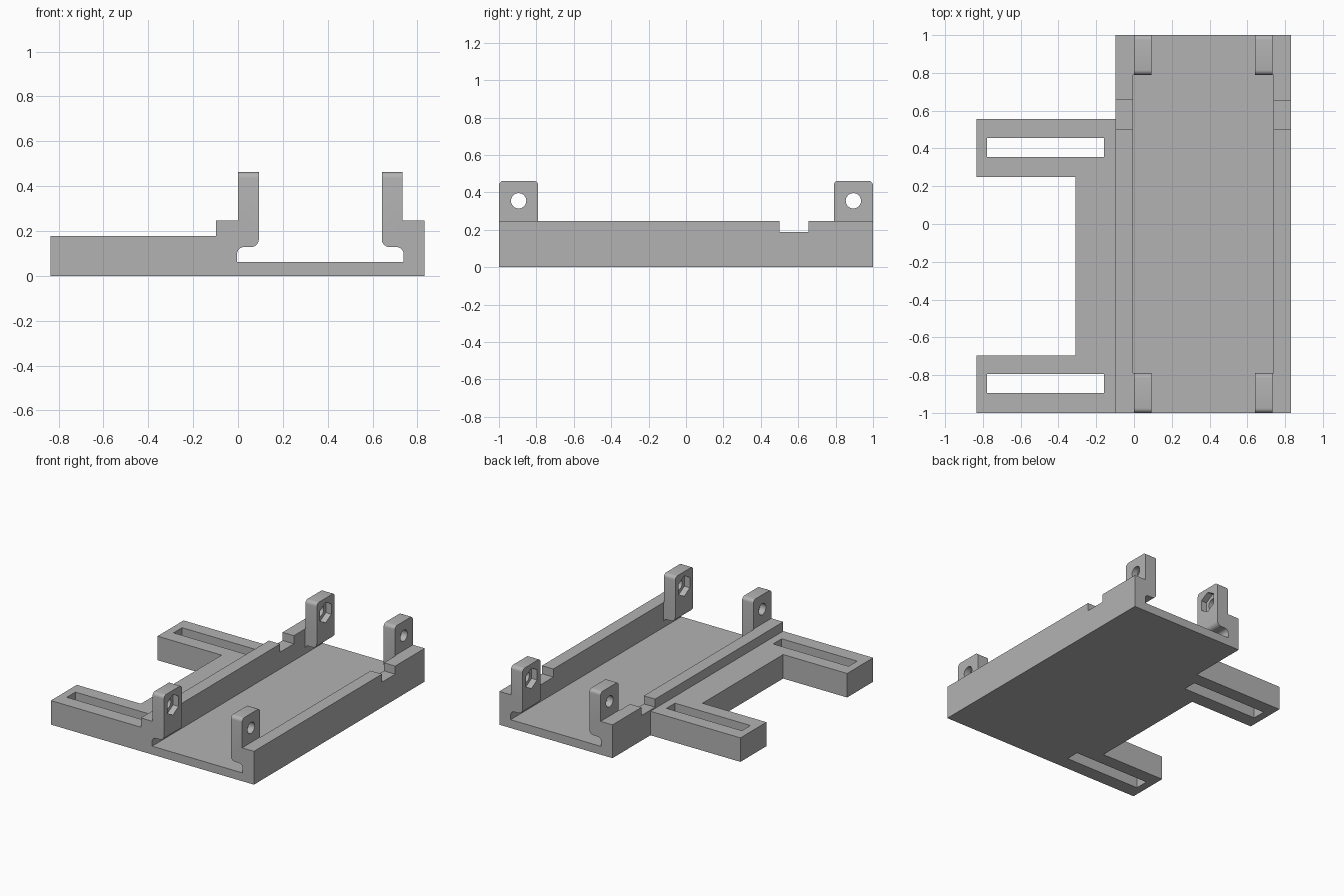
import bpy, bmesh, math
from mathutils import Matrix, Vector

cube = bpy.data.objects.get("Cube")
if cube:
    bpy.data.objects.remove(cube, do_unlink=True)

grey = bpy.data.materials.new("plain grey")
grey.use_nodes = True
grey.diffuse_color = (0.45, 0.45, 0.45, 1)
grey.node_tree.nodes["Principled BSDF"].inputs["Base Color"].default_value = (0.45, 0.45, 0.45, 1)

MID = 0.367          # centre of the channel, for mirroring left and right parts


def finish(name, bm):
    bmesh.ops.recalc_face_normals(bm, faces=bm.faces)
    mesh = bpy.data.meshes.new(name)
    bm.to_mesh(mesh)
    bm.free()
    mesh.materials.append(grey)
    obj = bpy.data.objects.new(name, mesh)
    bpy.context.collection.objects.link(obj)
    return obj


def prism(name, points, start, move, round_top=0):
    """Extrude an outline: along y for (x, z) points, along z for (x, y) points."""
    along_y = move == "y"
    bm = bmesh.new()
    a, b = start
    verts = [bm.verts.new((u, a, v) if along_y else (u, v, a)) for u, v in points]
    face = bm.faces.new(verts)
    step = Vector((0, b - a, 0)) if along_y else Vector((0, 0, b - a))
    out = bmesh.ops.extrude_face_region(bm, geom=[face])
    bmesh.ops.translate(bm, vec=step, verts=[v for v in out["geom"] if isinstance(v, bmesh.types.BMVert)])
    if round_top:
        top = max(v.co.z for v in bm.verts)
        edges = [e for e in bm.edges if all(v.co.z > top - 1e-4 for v in e.verts)
                 and abs(e.verts[0].co.y - e.verts[1].co.y) < 1e-4]
        bmesh.ops.bevel(bm, geom=edges, offset=round_top, segments=5, profile=0.5, affect="EDGES")
    return finish(name, bm)


def box(name, x, y, z):
    return prism(name, [(x[0], y[0]), (x[1], y[0]), (x[1], y[1]), (x[0], y[1])], z, "z")


def rod(name, sides, radius, x, y, z, length):
    """Cylinder along x, with a corner pointing up."""
    bm = bmesh.new()
    bmesh.ops.create_cone(bm, cap_ends=True, segments=sides, radius1=radius, radius2=radius, depth=length)
    turn = Matrix.Rotation(math.pi / 2, 4, "Y")
    bm.transform(turn)
    if min(abs(v.co.y) for v in bm.verts) > radius * 0.1:
        bm.transform(Matrix.Rotation(math.pi / sides, 4, "X"))
    if max(v.co.z for v in bm.verts) < radius * 0.99:
        bm.transform(Matrix.Rotation(math.pi / sides, 4, "X"))
    bm.transform(Matrix.Translation((x, y, z)))
    return finish(name, bm)


def cut(obj, cutter):
    cutter.hide_render = True
    mod = obj.modifiers.new("cut", "BOOLEAN")
    mod.operation = "DIFFERENCE"
    mod.solver = "EXACT"
    mod.object = cutter
    bpy.context.view_layer.objects.active = obj
    bpy.ops.object.modifier_apply(modifier=mod.name)
    bpy.data.objects.remove(cutter, do_unlink=True)


def arc(cx, cz, r, a0, a1, n=7):
    angles = [math.radians(a0 + (a1 - a0) * i / n) for i in range(n + 1)]
    return [(cx + r * math.cos(a), cz + r * math.sin(a)) for a in angles]


# U-shaped channel with a cable notch through both walls
half = [(-0.097, 0), (-0.097, 0.247), (-0.004, 0.247), (-0.004, 0.062)]
channel = prism("channel", half + [(2 * MID - x, z) for x, z in reversed(half)], (-1, 1), "y")
cut(channel, box("notch_cutter", (-0.2, 0.1), (0.5, 0.66), (0.187, 0.4)))
cut(channel, box("notch_cutter", (0.6, 0.95), (0.5, 0.655), (0.187, 0.4)))

# side bracket with two slotted arms
tip, web, wall = -0.835, -0.31, -0.097
bracket = prism("side_bracket", [(wall, -1), (wall, 0.555), (tip, 0.555), (tip, 0.25), (web, 0.25),
                                 (web, -0.695), (tip, -0.695), (tip, -1)], (0, 0.178), "z")
for y in (0.405, -0.845):
    cut(bracket, box("slot_cutter", (-0.777, -0.158), (y - 0.05, y + 0.05), (-0.1, 0.3)))

# four upright ears, undercut at the foot, with a bolt hole and an inner nut pocket
profile = ([(0, 0.462), (0, 0.247), (-0.004, 0.247)] + arc(0.026, 0.098, 0.03, 180, 90)
           + arc(0.058, 0.163, 0.035, -90, 0) + [(0.093, 0.462)])
for side, mirrored in (("left", True), ("right", False)):
    points = [(2 * MID - x, z) for x, z in profile] if mirrored else profile
    outer_x = 2 * MID if mirrored else 0
    inner_x = 2 * MID - 0.093 if mirrored else 0.093
    for end, y0, y1 in (("front", -1, -0.79), ("back", 0.79, 1)):
        ear = prism(f"{end}_{side}_ear", points, (y0, y1), "y", round_top=0.025)
        y = (y0 + y1) / 2
        cut(ear, rod("hole_cutter", 32, 0.041, outer_x, y, 0.355, 0.5))
        cut(ear, rod("nut_cutter", 6, 0.076, inner_x, y, 0.355, 0.09))
        bpy.ops.object.select_all(action="DESELECT")
        ear.select_set(True)
        bpy.context.view_layer.objects.active = ear
        bpy.ops.object.shade_smooth_by_angle(angle=math.radians(30))
